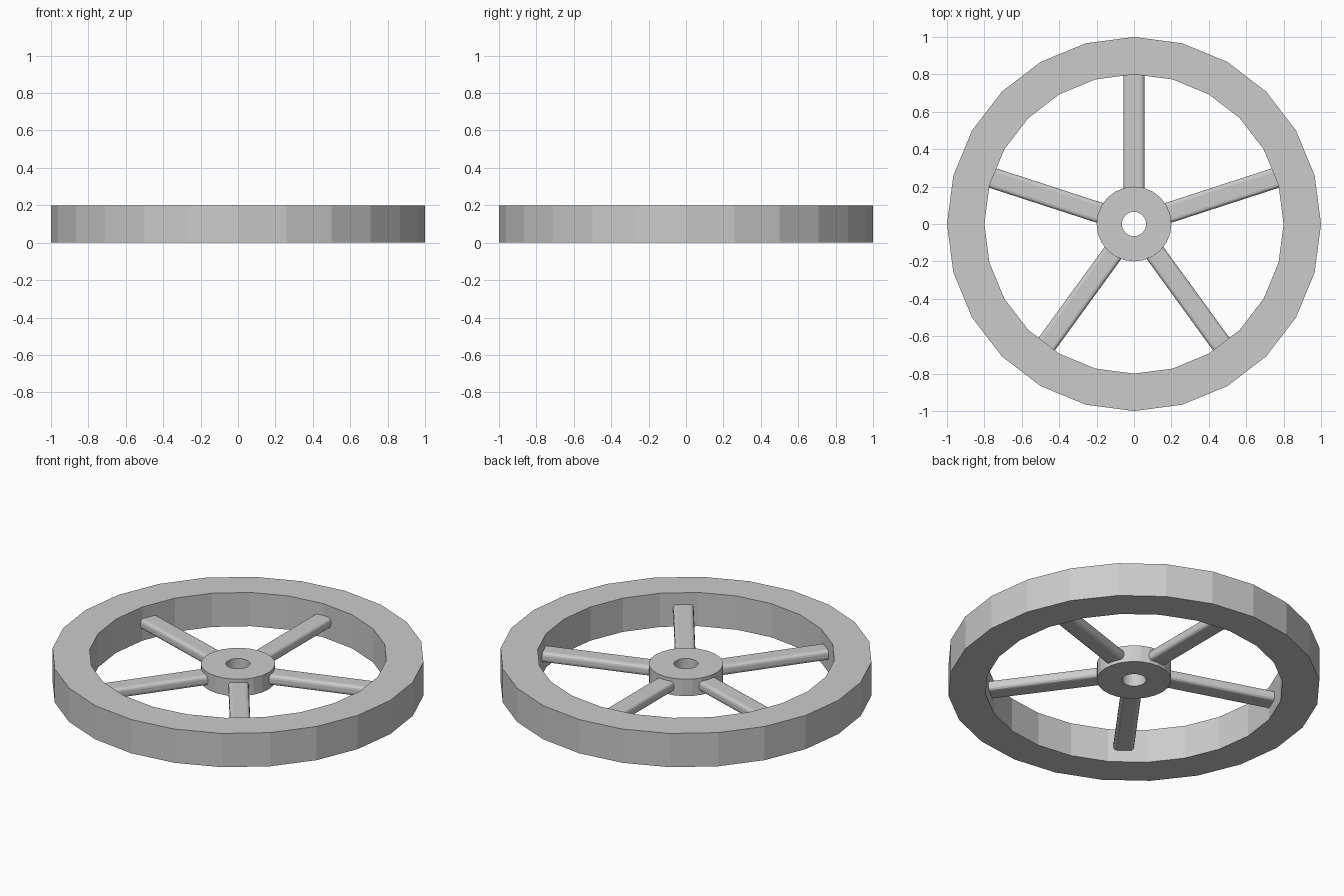
import bpy, bmesh
from math import pi, cos, sin, radians

if "Cube" in bpy.data.objects:
    bpy.data.objects.remove(bpy.data.objects["Cube"])


def ring(name, outer, inner, z0, z1, sides):
    """Flat-sided washer made by joining four loops around the z axis."""
    bm = bmesh.new()
    loops = []
    for r, z in ((outer, z0), (outer, z1), (inner, z1), (inner, z0)):
        loops.append([bm.verts.new((r * cos(2 * pi * i / sides),
                                    r * sin(2 * pi * i / sides), z))
                      for i in range(sides)])
    for k in range(4):
        a, b = loops[k], loops[(k + 1) % 4]
        for i in range(sides):
            j = (i + 1) % sides
            bm.faces.new((a[i], a[j], b[j], b[i]))
    bm.normal_update()
    mesh = bpy.data.meshes.new(name)
    bm.to_mesh(mesh)
    bm.free()
    obj = bpy.data.objects.new(name, mesh)
    bpy.context.collection.objects.link(obj)
    return obj


def spoke(name, angle, start=0.17, end=0.8, width=0.11, height=0.06):
    """Bar with rounded long edges, running outward from the hub."""
    bm = bmesh.new()
    bmesh.ops.create_cube(bm, size=1)
    for v in bm.verts:
        v.co.x = start if v.co.x < 0 else end
        v.co.y *= width
        v.co.z *= height
    long_edges = [e for e in bm.edges
                  if abs(e.verts[0].co.x - e.verts[1].co.x) > 0.1]
    bmesh.ops.bevel(bm, geom=long_edges, offset=0.02, segments=3,
                    profile=0.5, affect='EDGES')
    mesh = bpy.data.meshes.new(name)
    bm.to_mesh(mesh)
    bm.free()
    obj = bpy.data.objects.new(name, mesh)
    obj.location.z = 0.1
    obj.rotation_euler.z = angle
    bpy.context.collection.objects.link(obj)


# Heavy outer rim
ring("rim", 1.0, 0.8, 0.0, 0.2, 24)

# Thinner hub with a shaft hole
ring("hub", 0.2, 0.065, 0.05, 0.15, 24)

# Five evenly spaced spokes
for n in range(5):
    spoke(f"spoke_{n + 1}", radians(90 + 72 * n))
